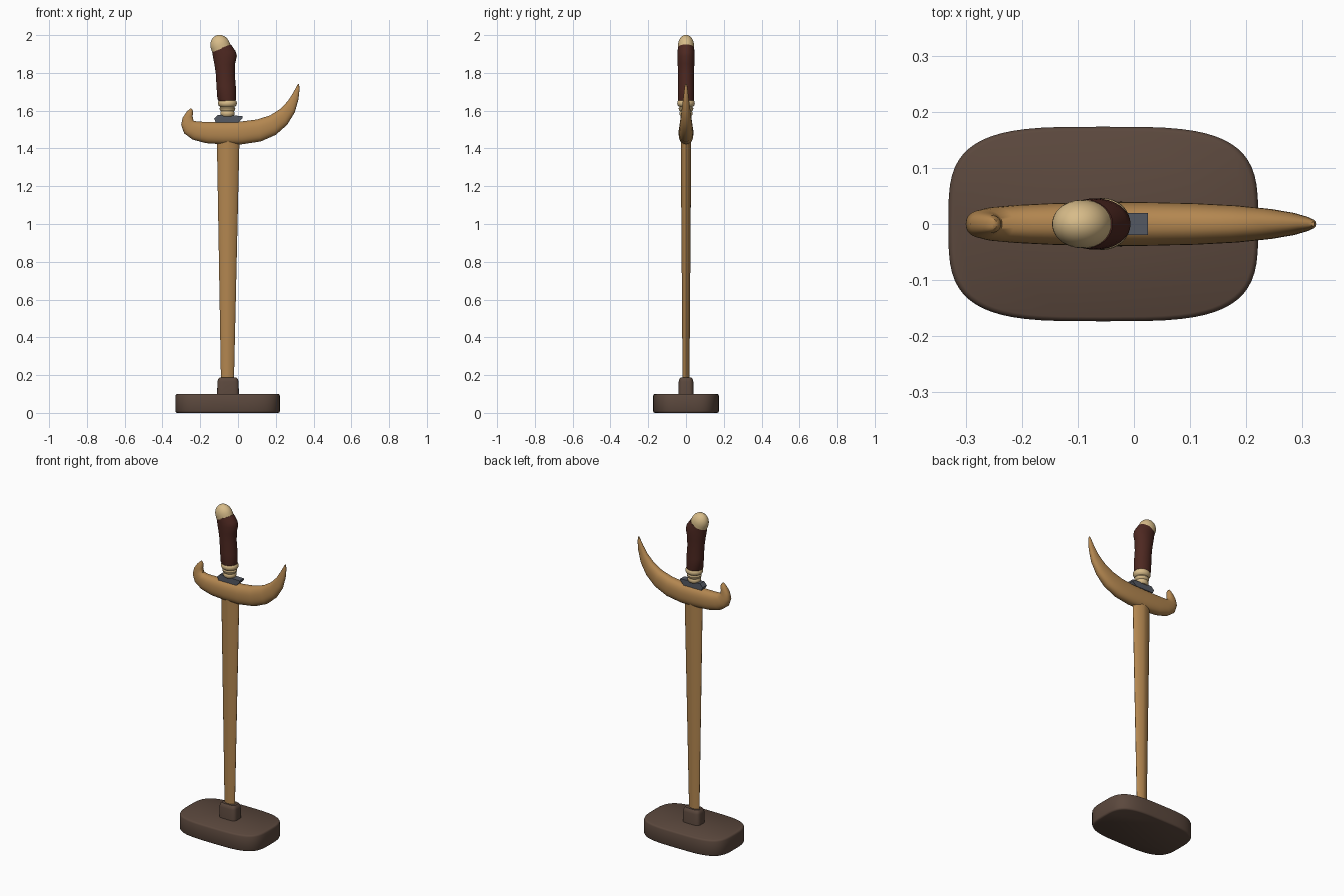
import bpy, bmesh, math

if "Cube" in bpy.data.objects:
    bpy.data.objects.remove(bpy.data.objects["Cube"])


def material(name, rgb):
    m = bpy.data.materials.new(name)
    m.diffuse_color = (*rgb, 1)
    m.use_nodes = True
    m.node_tree.nodes["Principled BSDF"].inputs["Base Color"].default_value = m.diffuse_color
    return m


WOOD = material("golden wood", (0.45, 0.24, 0.08))
DARK = material("dark stand wood", (0.105, 0.065, 0.047))
GRIP = material("red brown grip", (0.075, 0.021, 0.015))
CREAM = material("cream ivory", (0.68, 0.50, 0.25))
STEEL = material("grey steel", (0.09, 0.10, 0.125))


def finish(bm, name, mat, angle=40):
    bmesh.ops.recalc_face_normals(bm, faces=bm.faces)
    me = bpy.data.meshes.new(name)
    bm.to_mesh(me)
    bm.free()
    me.materials.append(mat)
    ob = bpy.data.objects.new(name, me)
    bpy.context.collection.objects.link(ob)
    bpy.ops.object.select_all(action='DESELECT')
    ob.select_set(True)
    bpy.context.view_layer.objects.active = ob
    bpy.ops.object.shade_smooth_by_angle(angle=math.radians(angle))
    return ob


def loft(name, mat, stations, n=32, p=2.0, angle=40):
    """Skin superellipse rings; a station is (ax, az, bx, bz, half_y):
    two opposite outline points in the front view plus the half depth."""
    bm = bmesh.new()
    rings = []
    for ax, az, bx, bz, hy in stations:
        ring = []
        for i in range(n):
            t = 2 * math.pi * i / n
            c, s = math.cos(t), math.sin(t)
            u = math.copysign(abs(c) ** (2 / p), c)
            v = math.copysign(abs(s) ** (2 / p), s)
            ring.append(bm.verts.new(((ax + bx) / 2 + u * (bx - ax) / 2, v * hy,
                                      (az + bz) / 2 + u * (bz - az) / 2)))
        rings.append(ring)
    for r, q in zip(rings, rings[1:]):
        for i in range(n):
            j = (i + 1) % n
            bm.faces.new((r[i], r[j], q[j], q[i]))
    bm.faces.new(rings[0])
    bm.faces.new(rings[-1])
    return finish(bm, name, mat, angle)


def level(x, z, rx, ry):
    return (x - rx, z, x + rx, z, ry)


# stand: rounded slab and socket
loft("stand_base", DARK, [level(-0.055, z, 0.277 - d, 0.174 - d) for z, d in
     ((0, .008), (.003, .003), (.01, 0), (.09, 0), (.097, .003), (.1, .008))], n=64, p=3.6)
loft("stand_socket", DARK, [level(-0.053, z, 0.058 - d, 0.041 - d) for z, d in
     ((.09, 0), (.165, .002), (.18, .006), (.187, .013))], n=40, p=4)

# tapering lens-section scabbard
loft("scabbard", WOOD, [level(-0.056, 0.15, 0.034, 0.018),
                        level(-0.052, 1.46, 0.060, 0.028)], n=32, p=1.6)

# boat-shaped crosspiece with a hook on the left and a horn on the right
loft("scabbard_crosspiece", WOOD, [
    (-.253, 1.612, -.246, 1.612, .008), (-.272, 1.594, -.238, 1.599, .015),
    (-.293, 1.563, -.240, 1.570, .020), (-.301, 1.525, -.236, 1.547, .025),
    (-.285, 1.480, -.215, 1.542, .030), (-.240, 1.447, -.180, 1.541, .034),
    (-.170, 1.428, -.130, 1.541, .037), (-.080, 1.422, -.060, 1.541, .039),
    (.020, 1.422, .020, 1.543, .039), (.120, 1.437, .100, 1.553, .037),
    (.200, 1.472, .170, 1.575, .033), (.260, 1.525, .225, 1.610, .027),
    (.300, 1.590, .265, 1.652, .020), (.320, 1.660, .292, 1.695, .013),
    (.326, 1.715, .311, 1.730, .008), (.323, 1.742, .318, 1.742, .004)],
    n=32, p=2.3, angle=60)

# slanted steel blade collar
bm = bmesh.new()
profile = [(-.118, 1.538), (.002, 1.538), (.025, 1.561), (.025, 1.572),
           (-.108, 1.577), (-.127, 1.558)]
face = bm.faces.new([bm.verts.new((x, -.02, z)) for x, z in profile])
ext = bmesh.ops.extrude_face_region(bm, geom=[face])
bmesh.ops.translate(bm, vec=(0, .04, 0),
                    verts=[v for v in ext["geom"] if isinstance(v, bmesh.types.BMVert)])
finish(bm, "blade_collar", STEEL)

# ringed ivory ferrule
loft("ferrule", CREAM, [level(-0.056, z, r, r * .93) for z, r in (
    (1.570, .030), (1.578, .037), (1.590, .038), (1.597, .034), (1.603, .040),
    (1.613, .042), (1.620, .037), (1.626, .046), (1.636, .050), (1.648, .049), (1.656, .042))])

# leaning grip
loft("grip", GRIP, [
    (-.100, 1.650, -.014, 1.650, .041), (-.109, 1.660, -.011, 1.660, .043),
    (-.114, 1.730, -.011, 1.720, .043), (-.117, 1.790, -.017, 1.790, .042),
    (-.124, 1.840, -.015, 1.850, .044), (-.132, 1.880, -.006, 1.890, .046),
    (-.135, 1.900, -.013, 1.915, .045), (-.137, 1.913, -.038, 1.951, .043)])

# domed pommel continuing the lean
cx, cz, tilt = -0.088, 1.928, math.radians(21)
dome = []
for k in range(9):
    t = math.pi / 2 * k / 8
    r, h = .052 * max(math.cos(t), .03), .016 + .059 * math.sin(t)
    if k == 0:
        dome.append((cx - r * math.cos(tilt), cz - r * math.sin(tilt),
                     cx + r * math.cos(tilt), cz + r * math.sin(tilt), r * .83))
    px, pz = cx - h * math.sin(tilt), cz + h * math.cos(tilt)
    dome.append((px - r * math.cos(tilt), pz - r * math.sin(tilt),
                 px + r * math.cos(tilt), pz + r * math.sin(tilt), r * .83))
loft("pommel", CREAM, dome)
